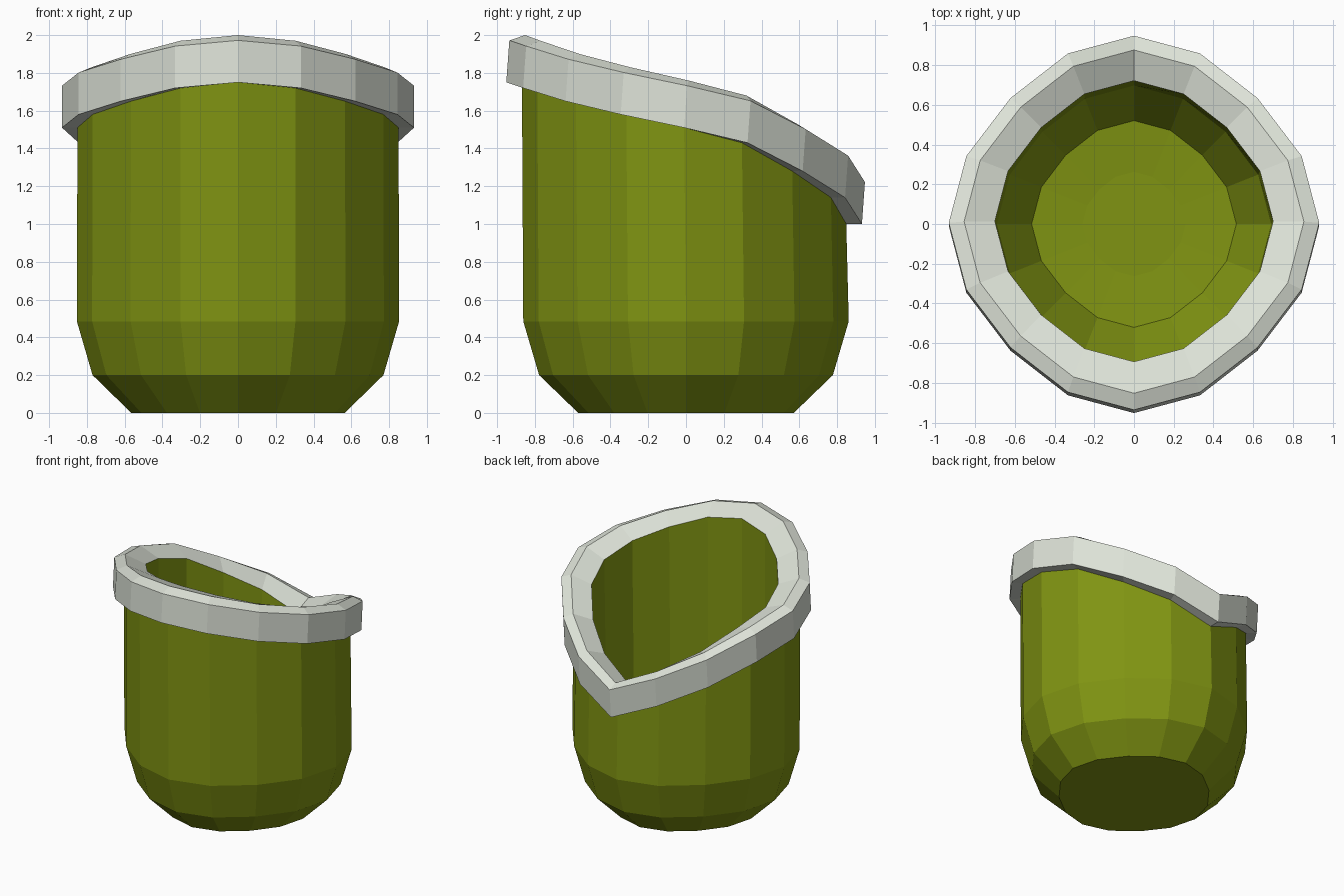
import bpy, math

if "Cube" in bpy.data.objects:
    bpy.data.objects.remove(bpy.data.objects["Cube"])

# Unit ring of 16 points, slightly squared; index 0 is the front (-y)
N = 16
RAD = [1, 0.973, 0.943, 0.973]
ANG = [0, 21.5, 45, 68.5]
# Height of the slanted rim's lower edge, from front to back
SLANT = [1.75, 1.72, 1.65, 1.58, 1.51, 1.43, 1.28, 1.14, 1.0]


def ring_point(k, radius, z, slanted, shift):
    a = math.radians(90 * (k // 4) + ANG[k % 4])
    r = radius * RAD[k % 4]
    h = z + (SLANT[min(k, N - k)] if slanted else 0)
    return (r * math.sin(a), -1.01 * r * math.cos(a) + shift, h)


def lathe(name, profile, mat, cap_start=False, cap_end=False):
    """Profile points: (radius, z, follows slant, y shift)."""
    verts = [ring_point(k, *p) for p in profile for k in range(N)]
    faces = []
    for j in range(len(profile) - 1):
        for k in range(N):
            n = (k + 1) % N
            faces.append((j * N + k, j * N + n, (j + 1) * N + n, (j + 1) * N + k))
    if cap_start:
        faces.append(tuple(reversed(range(N))))
    if cap_end:
        last = (len(profile) - 1) * N
        faces.append(tuple(range(last, last + N)))
    mesh = bpy.data.meshes.new(name)
    mesh.from_pydata(verts, [], faces)
    mesh.materials.append(mat)
    mesh.update()
    ob = bpy.data.objects.new(name, mesh)
    bpy.context.collection.objects.link(ob)
    return ob


def material(name, colour):
    m = bpy.data.materials.new(name)
    m.diffuse_color = (*colour, 1)
    m.use_nodes = True
    m.node_tree.nodes["Principled BSDF"].inputs["Base Color"].default_value = m.diffuse_color
    return m


green = material("olive green", (0.215, 0.295, 0.006))
white = material("pale grey", (0.72, 0.76, 0.68))

# Outer wall of the pot with rounded base
lathe("pot_wall", [
    (0.565, 0, False, 0),
    (0.77, 0.20, False, 0),
    (0.853, 0.485, False, 0),
    (0.85, 0, True, -0.01),
], green, cap_start=True)

# Slanted collar around the opening
lathe("rim", [
    (0.85, 0, True, -0.01),
    (0.932, 0, True, -0.01),
    (0.932, 0.222, True, 0.006),
    (0.855, 0.25, True, 0.012),
    (0.70, 0.19, True, 0.014),
], white)

# Inside of the pot
lathe("pot_lining", [
    (0.70, 0.19, True, 0.014),
    (0.69, 0.42, False, 0),
    (0.515, 0.15, False, 0),
    (0.26, 0.13, False, 0),
], green, cap_end=True)
